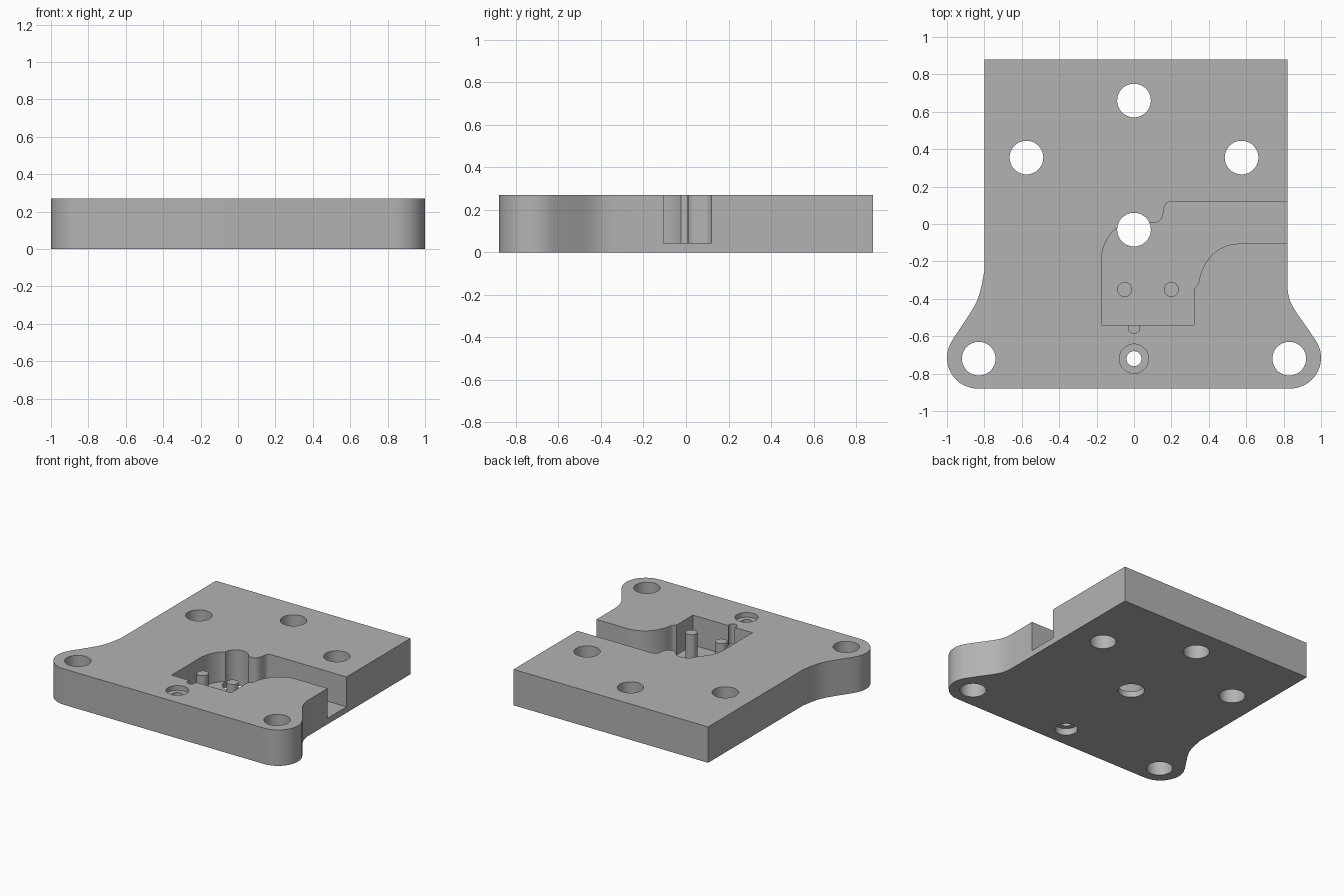
import bpy, bmesh
from math import sin, cos, radians
from mathutils import Vector
from mathutils.geometry import interpolate_bezier

if "Cube" in bpy.data.objects:
    bpy.data.objects.remove(bpy.data.objects["Cube"])

TOP, FLOOR = 0.27, 0.045

grey = bpy.data.materials.new("plain grey")
grey.use_nodes = True
grey.diffuse_color = (0.45, 0.45, 0.45, 1)
grey.node_tree.nodes["Principled BSDF"].inputs["Base Color"].default_value = grey.diffuse_color


def arc(cx, cy, r, start, end, n=14):
    angles = [radians(start + (end - start) * i / n) for i in range(n + 1)]
    return [(cx + r * cos(a), cy + r * sin(a)) for a in angles]


def curve(a, b, c, d, n=12):
    pts = [Vector((p[0], p[1], 0)) for p in (a, b, c, d)]
    return [(p.x, p.y) for p in interpolate_bezier(*pts, n)]


def prism(name, outline, z0, z1):
    bm = bmesh.new()
    face = bm.faces.new([bm.verts.new((x, y, z0)) for x, y in outline])
    ext = bmesh.ops.extrude_face_region(bm, geom=[face])["geom"]
    bmesh.ops.translate(bm, vec=(0, 0, z1 - z0),
                        verts=[v for v in ext if isinstance(v, bmesh.types.BMVert)])
    bmesh.ops.remove_doubles(bm, verts=bm.verts, dist=0.0005)
    bmesh.ops.recalc_face_normals(bm, faces=bm.faces)
    mesh = bpy.data.meshes.new(name)
    bm.to_mesh(mesh)
    bm.free()
    mesh.materials.append(grey)
    obj = bpy.data.objects.new(name, mesh)
    bpy.context.collection.objects.link(obj)
    return obj


def cylinder(name, x, y, r, z0, z1):
    return prism(name, arc(x, y, r, 0, 352.5, 47), z0, z1)


def activate(obj):
    bpy.ops.object.select_all(action='DESELECT')
    obj.select_set(True)
    bpy.context.view_layer.objects.active = obj


def cut(target, cutter):
    mod = target.modifiers.new("cut", 'BOOLEAN')
    mod.operation, mod.solver, mod.object = 'DIFFERENCE', 'EXACT', cutter
    activate(target)
    bpy.ops.object.modifier_apply(modifier=mod.name)
    bpy.data.objects.remove(cutter)


# Plate with two rounded feet at the front corners
outline = [(-0.80, 0.88)]
outline += curve((-0.80, -0.25), (-0.83, -0.42), (-0.83, -0.41), (-0.965, -0.61))
outline += arc(-0.835, -0.715, 0.165, 145, 270)
outline += arc(0.835, -0.715, 0.165, 270, 395)
outline += curve((0.97, -0.62), (0.85, -0.44), (0.83, -0.44), (0.82, -0.34))
outline += [(0.82, 0.88)]
plate = prism("mounting_plate", outline, 0, TOP)

# Pocket with a channel leading out of the left side
pocket = [(0.95, 0.12)] + arc(0.20, 0.08, 0.04, 90, 180, 6)
pocket += curve((0.16, 0.08), (0.155, 0.03), (0.14, 0.008), (0.11, 0.008), 8)
pocket += [(0.07, 0.008), (-0.07, -0.02)]
pocket += curve((-0.085, -0.02), (-0.13, -0.04), (-0.175, -0.12), (-0.175, -0.20))
pocket += [(-0.175, -0.54), (0.32, -0.54)]
pocket += curve((0.32, -0.345), (0.345, -0.325), (0.345, -0.32), (0.35, -0.29), 6)
pocket += curve((0.35, -0.29), (0.375, -0.18), (0.46, -0.105), (0.56, -0.105))
pocket += [(0.95, -0.105)]
cut(plate, prism("pocket_cutter", pocket, FLOOR, 0.4))

# Through holes
for x, y in [(0, 0.66), (-0.575, 0.355), (0.575, 0.355), (0, -0.03),
             (-0.83, -0.72), (0.83, -0.72)]:
    cut(plate, cylinder("hole_cutter", x, y, 0.09, -0.1, 0.4))

# Screw hole, countersunk on both faces
for r, z0, z1 in [(0.04, -0.1, 0.4), (0.078, 0.235, 0.4), (0.078, -0.1, 0.05)]:
    cut(plate, cylinder("screw_cutter", 0, -0.72, r, z0, z1))

# Small notch in the front wall of the pocket
cut(plate, cylinder("notch_cutter", 0, -0.555, 0.03, 0.12, 0.4))

# Pins standing in the pocket
pins = [cylinder(name, x, -0.35, 0.04, FLOOR - 0.01, 0.245)
        for name, x in (("right_pin", -0.05), ("left_pin", 0.20))]

for obj in [plate] + pins:
    activate(obj)
    bpy.ops.object.shade_smooth_by_angle(angle=radians(30))
